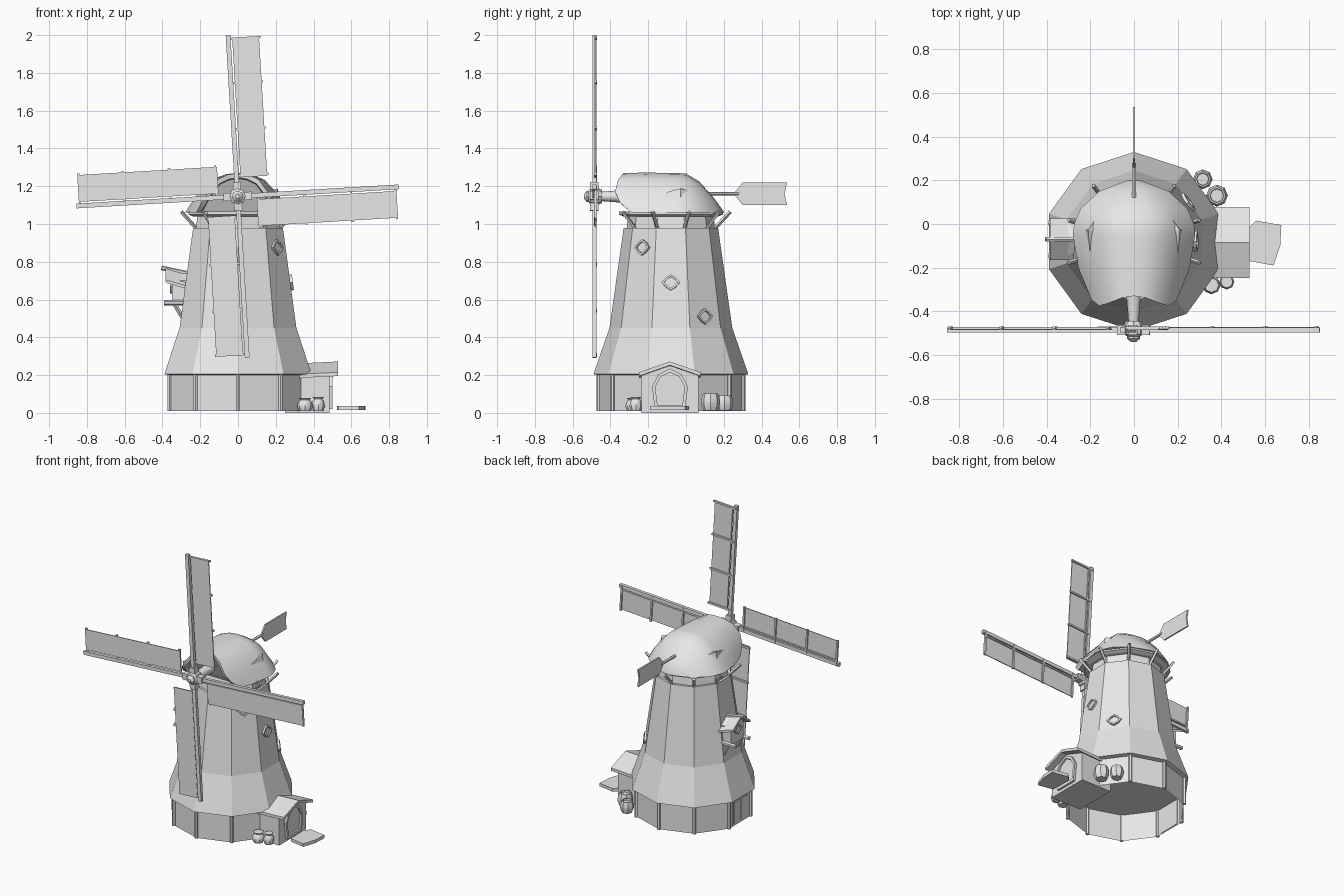
import bpy, bmesh
from math import sin, cos, pi, radians
from mathutils import Matrix, Vector

cube = bpy.data.objects.get("Cube")
if cube:
    bpy.data.objects.remove(cube, do_unlink=True)

GREY = (0.8, 0.8, 0.8, 1)
mat = bpy.data.materials.new("plain grey")
mat.use_nodes = True
mat.diffuse_color = GREY
mat.node_tree.nodes["Principled BSDF"].inputs["Base Color"].default_value = GREY

CY = -0.08                      # tower axis
T = Matrix.Translation


def R(deg, axis):
    return Matrix.Rotation(radians(deg), 4, axis)


def finish(name, bm, m=None, smooth=None):
    bmesh.ops.recalc_face_normals(bm, faces=bm.faces)
    me = bpy.data.meshes.new(name)
    bm.to_mesh(me)
    bm.free()
    if m:
        me.transform(m)
    me.materials.append(mat)
    if smooth:
        me.shade_smooth()
        me.set_sharp_from_angle(angle=radians(smooth))
    ob = bpy.data.objects.new(name, me)
    bpy.context.scene.collection.objects.link(ob)
    return ob


def loft(name, rings, m=None, start=True, end=True, smooth=None):
    """Skin closed rings of equal point count."""
    bm = bmesh.new()
    vs = [[bm.verts.new(p) for p in r] for r in rings]
    n = len(vs[0])
    for a, b in zip(vs, vs[1:]):
        for i in range(n):
            j = (i + 1) % n
            bm.faces.new((a[i], a[j], b[j], b[i]))
    if start:
        bm.faces.new(vs[0])
    if end:
        bm.faces.new(vs[-1])
    return finish(name, bm, m, smooth)


def box(name, size, m):
    bm = bmesh.new()
    bmesh.ops.create_cube(bm, size=1)
    return finish(name, bm, m @ Matrix.Diagonal((*size, 1)))


def turned(name, profile, n, m=None, phase=90, **kw):
    """Stack n-sided rings from (radius, z) pairs."""
    rings = [[(r * cos(radians(phase) + 2 * pi * i / n),
               r * sin(radians(phase) + 2 * pi * i / n), z) for i in range(n)]
             for r, z in profile]
    return loft(name, rings, m, **kw)


def beam(name, a, b, r, n=6):
    a, b = Vector(a), Vector(b)
    d = b - a
    m = T(a) @ d.to_track_quat('Z', 'Y').to_matrix().to_4x4()
    return turned(name, [(r, 0), (r, d.length)], n, m)


def extrude_x(name, shape, stations, m=None):
    """Loft a (y, z) shape along x; each station is (x, scale, z shift)."""
    zc = (min(p[1] for p in shape) + max(p[1] for p in shape)) / 2
    return loft(name, [[(x, y * s, zc + (z - zc) * s + dz) for y, z in shape]
                       for x, s, dz in stations], m)


def polar(r, deg, z):
    return (r * cos(radians(deg)), CY + r * sin(radians(deg)), z)


# Tower: open base ring, flared skirt, shaft, neck and flange
axis = T((0, CY, 0))
turned("base_wall", [(.38, .01), (.38, .205)], 10, axis, start=False, end=False)
turned("tower_shaft", [(.38, .2), (.41, .205), (.325, .45), (.25, .98)], 10, axis)
turned("neck", [(.235, .97), (.225, 1.05)], 10, axis)
turned("neck_flange", [(.25, 1.04), (.275, 1.05), (.275, 1.065)], 10, axis)
for k in range(10):
    a = 18 + 36 * k
    beam("base_post", polar(.382, a, .01), polar(.382, a, .21), .012)
    if a != 270:
        beam("neck_strut", polar(.235, a, .98), polar(.315, a, 1.065), .01, 4)

# Double door in the base
for s in (-1, 1):
    box("base_door_panel", (.012, .065, .15), T((-.364, CY + s * .037, .105)))
box("base_door_frame", (.008, .16, .175), T((-.362, CY, .105)))

# Cap: arched sections along y with a raked, recessed front
ARCH = [(1, 0), (.88, .25), (.72, .52), (.5, .83), (.25, .96), (0, 1)]
ARCH += [(-u, t) for u, t in ARCH[-2::-1]]


def section(y, w, h, rake=0):
    return [(u * w, y + rake * t * (.26 * t - .3), 1.06 + t * h) for u, t in ARCH]


loft("cap", [section(-.255, .19, .18, 1), section(-.285, .195, .185, 1),
             section(-.29, .22, .21, 1), section(-.2, .255, .212, .35),
             section(-.05, .28, .21), section(0, .275, .207),
             section(.07, .245, .165), section(.15, .16, .075),
             section(.2, .03, .006)], smooth=40)

# Eyebrow vents on the cap sides
for s in (-1, 1):
    bm = bmesh.new()
    for x, y, z in ((.2, -.15, 1.155), (.21, -.03, 1.188), (.135, .09, 1.155),
                    (.222, -.03, 1.14), (.12, -.03, 1.16)):
        bm.verts.new((s * x, y, z))
    bmesh.ops.convex_hull(bm, input=bm.verts[:])
    finish("cap_vent", bm)

# Tail vane
beam("vane_rod", (0, .05, 1.16), (0, .28, 1.16), .01)
VANE = [(.26, 1.17), (.3, 1.22), (.535, 1.22), (.522, 1.16),
        (.535, 1.1), (.3, 1.1), (.26, 1.15)]
extrude_x("vane_blade", VANE, [(-.005, 1, 0), (.005, 1, 0)])

# Axle, hub and four sails
HUB = T((-.002, -.485, 1.146))
forward = HUB @ R(90, 'X')
turned("axle", [(.038, -.2), (.024, -.03)], 10, forward, smooth=40)
turned("hub", [(.035, -.04), (.045, -.02), (.045, .02), (.03, .03), (.03, .04),
               (.012, .055)], 8, forward)
for k in range(4):
    m = HUB @ R(-3.4 + 90 * k, 'Y')
    box("sail_socket", (.042, .045, .06), m @ T((0, 0, .045)))
    box("sail_spar", (.025, .022, .855), m @ T((0, 0, .4275)))
    box("sail_panel", (.14, .006, .74), m @ T((.093, .002, .47)))
    box("sail_rail", (.01, .012, .74), m @ T((.026, .006, .47)))
    for r in (.11, .355, .6, .835):
        box("sail_batten", (.175, .012, .012), m @ T((.083, .009, r)))

# Spiral of windows
PANE = [(.048, 0), (.026, .026), (0, .042), (-.026, .026),
        (-.048, 0), (-.026, -.026), (0, -.042), (.026, -.026)]
for a, z in ((-36, .875), (0, .69), (36, .51)):
    apothem = .309 - (z - .45) * .135
    m = T(polar(apothem, a, z)) @ R(a, 'Z') @ R(-7.6, 'Y')
    extrude_x("window", PANE, [(-.02, 1, 0), (.014, 1, 0), (.014, .72, 0), (.004, .72, 0)], m)


def house(half, floor, eave, top):
    return [(-half, floor), (-half, eave), (0, top), (half, eave), (half, floor)]


def chevron(half, eave, top, t):
    return [(-half, eave), (0, top), (half, eave),
            (half, eave - t), (0, top - t), (-half, eave - t)]


# Porch with arched door and stone step
porch = T((0, -.085, 0))
extrude_x("porch_walls", house(.15, 0, .2, .25), [(.25, 1, 0), (.485, 1, 0)], porch)
extrude_x("porch_roof", chevron(.163, .215, .272, .02),
          [(.28, 1, -.012), (.53, 1, 0)], porch)
DOOR = [(-.08, .02), (-.095, .14), (-.06, .205), (0, .235),
        (.06, .205), (.095, .14), (.08, .02)]
extrude_x("porch_door", DOOR, [(.47, 1, 0), (.5, 1, 0), (.5, .82, 0), (.488, .82, 0)], porch)
STEP = [(.525, -.02), (.56, .015), (.675, -.005), (.67, -.1), (.64, -.19), (.53, -.17)]
loft("stone_step", [[(x, y, z) for x, y in STEP] for z in (.015, .037)])

# Hoist dormer on the opposite side
dormer = T((0, -.07, 0))
extrude_x("dormer_walls", house(.07, .575, .7, .745), [(-.22, 1, 0), (-.35, 1, 0)], dormer)
extrude_x("dormer_roof", chevron(.095, .705, .772, .015),
          [(-.25, 1, -.04), (-.385, 1, 0)], dormer)
extrude_x("dormer_window", PANE, [(-.34, .9, 0), (-.36, .9, 0), (-.36, .6, 0), (-.352, .6, 0)],
          T((0, -.07, .67)))
beam("ridge_beam", (-.25, -.07, .735), (-.405, -.07, .768), .012)
for y in (-.145, .005):
    beam("floor_beam", (-.25, y, .583), (-.392, y, .583), .014)
    beam("dormer_brace", (-.29, y, .5), (-.335, y, .575), .012, 4)

# Barrels and sacks beside the porch
for x, y, r, h in ((.315, .205, .045, .08), (.38, .13, .05, .09)):
    turned("barrel", [(r * .75, .012), (r, .012 + h * .35), (r, .012 + h * .65), (r * .8, .012 + h),
                      (r * .65, .012 + h), (r * .6, h)], 8, T((x, y, 0)), smooth=40)
for x, y, r, h in ((.355, -.28, .042, .07), (.425, -.265, .035, .075)):
    turned("sack", [(r * .75, .01), (r, .01 + h * .35), (r * .85, .01 + h * .65),
                    (r * .6, .01 + h * .85), (r * .8, .01 + h)], 8, T((x, y, 0)), smooth=40)
